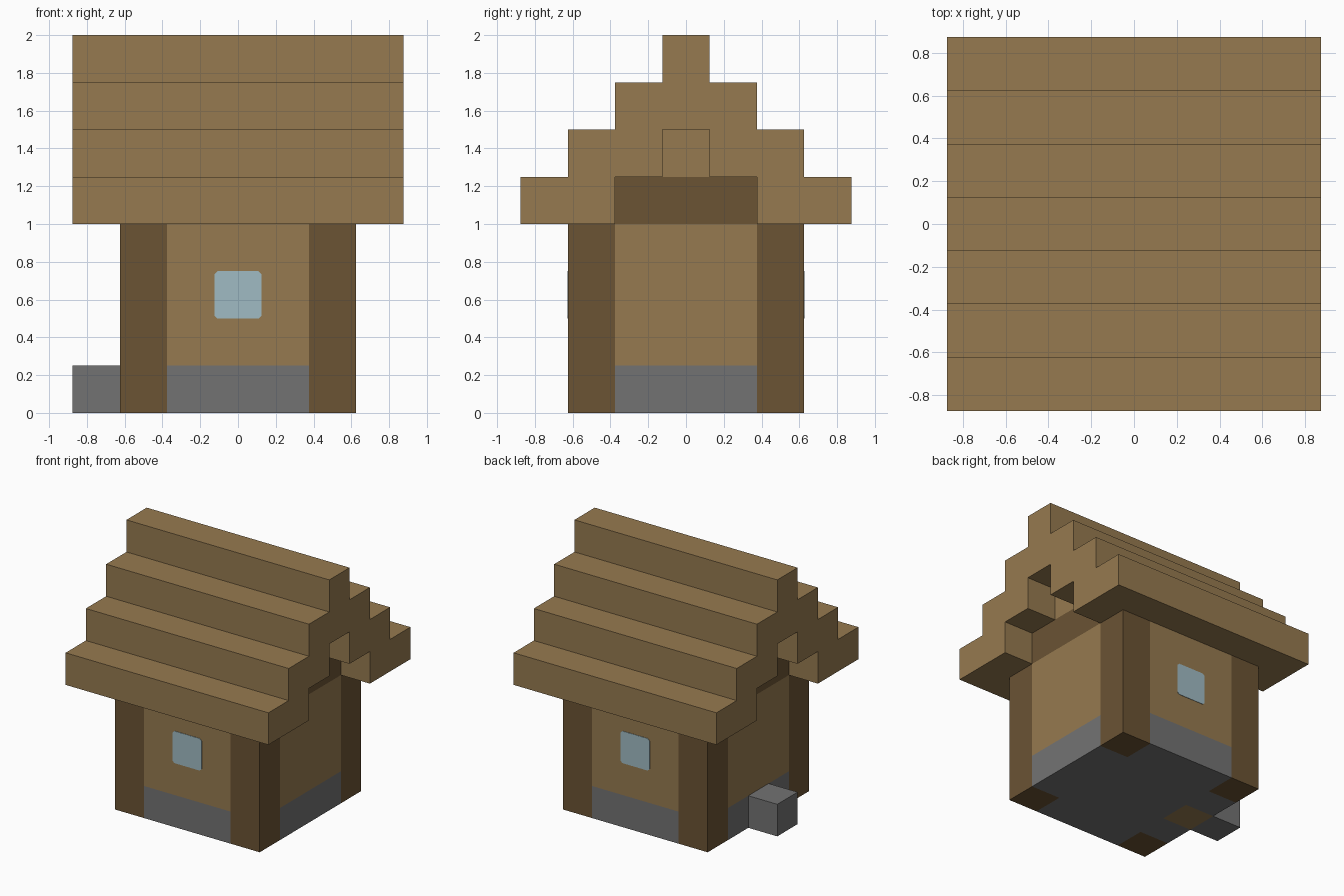
import bpy
import bmesh
from mathutils import Vector

cube = bpy.data.objects.get("Cube")
if cube:
    bpy.data.objects.remove(cube, do_unlink=True)

U = 0.25  # edge length of one building block


def material(name, rgb):
    m = bpy.data.materials.new(name)
    m.use_nodes = True
    m.diffuse_color = (*rgb, 1)
    bsdf = m.node_tree.nodes["Principled BSDF"]
    bsdf.inputs["Base Color"].default_value = (*rgb, 1)
    bsdf.inputs["Roughness"].default_value = 0.9
    return m


planks = material("plank_tan", (0.305, 0.195, 0.080))
timber = material("timber_brown", (0.147, 0.087, 0.034))
stone = material("stone_grey", (0.171, 0.171, 0.171))
glass = material("pale_blue_glass", (0.351, 0.497, 0.546))


def prism(name, points, offset, mat):
    """Close a flat outline and extrude it by an offset vector."""
    bm = bmesh.new()
    face = bm.faces.new([bm.verts.new(p) for p in points])
    ext = bmesh.ops.extrude_face_region(bm, geom=[face])
    moved = [g for g in ext["geom"] if isinstance(g, bmesh.types.BMVert)]
    bmesh.ops.translate(bm, verts=moved, vec=Vector(offset))
    bmesh.ops.recalc_face_normals(bm, faces=bm.faces)
    mesh = bpy.data.meshes.new(name)
    bm.to_mesh(mesh)
    bm.free()
    mesh.materials.append(mat)
    obj = bpy.data.objects.new(name, mesh)
    bpy.context.collection.objects.link(obj)
    return obj


def block(name, center, size, mat):
    """Box given by its bottom centre and size, both in blocks."""
    x, y, z = (c * U for c in center)
    w, d, h = (s * U for s in size)
    outline = [(x + i * w / 2, y + j * d / 2, z)
               for i, j in ((-1, -1), (1, -1), (1, 1), (-1, 1))]
    return prism(name, outline, (0, 0, h), mat)


# Corner posts
for sx, side in ((-1, "right"), (1, "left")):
    for sy, end in ((-1, "front"), (1, "back")):
        block(f"{end}_{side}_post", (2 * sx, 2 * sy, 0), (1, 1, 4), timber)

# Floor, stone footings and plank walls
block("floor", (0, 0, 0), (3, 3, 1), stone)
for s, end in ((-1, "front"), (1, "back")):
    block(f"{end}_footing", (0, 2 * s, 0), (3, 1, 1), stone)
    block(f"{end}_wall", (0, 2 * s, 1), (3, 1, 3), planks)
for s, side in ((-1, "right"), (1, "left")):
    block(f"{side}_wall", (2 * s, 0, 1), (1, 3, 3), planks)
    block(f"{side}_gable_beam", (2 * s, 0, 4), (1, 3, 1), timber)
    block(f"{side}_gable_infill", (2 * s, 0, 5), (1, 1, 1), planks)
block("left_footing", (2, 0, 0), (1, 3, 1), stone)

# Right footing is split by a plank doorsill behind the step
for s, end in ((-1, "front"), (1, "back")):
    block(f"right_footing_{end}", (-2, s, 0), (1, 1, 1), stone)
block("doorsill", (-2, 0, 0), (1, 1, 1), planks)
block("door_step", (-3, 0, 0), (1, 1, 1), stone)

# Stepped roof: outer stairs up one side, hollow stairs beneath, mirrored
outer = [(3.5 - i, 4 + i + k) for i in range(4) for k in (0, 1)]
inner = [(1.5 - i, 4 + i + k) for i in range(2) for k in (0, 1)]
half = inner[::-1] + outer
section = half + [(-y, z) for y, z in reversed(half)]
prism("stepped_roof", [(-3.5 * U, y * U, z * U) for y, z in section],
      (7 * U, 0, 0), planks)

# Window panes with clipped corners, front and back
r, c = U / 2, U / 16
corners = [(r, r - c), (r - c, r), (c - r, r), (-r, r - c)]
pane = corners + [(-x, -z) for x, z in corners]
for s, end in ((-1, "front"), (1, "back")):
    prism(f"{end}_window", [(x, s * 2.5 * U, 2.5 * U + z) for x, z in pane],
          (0, s * 0.003, 0), glass)
